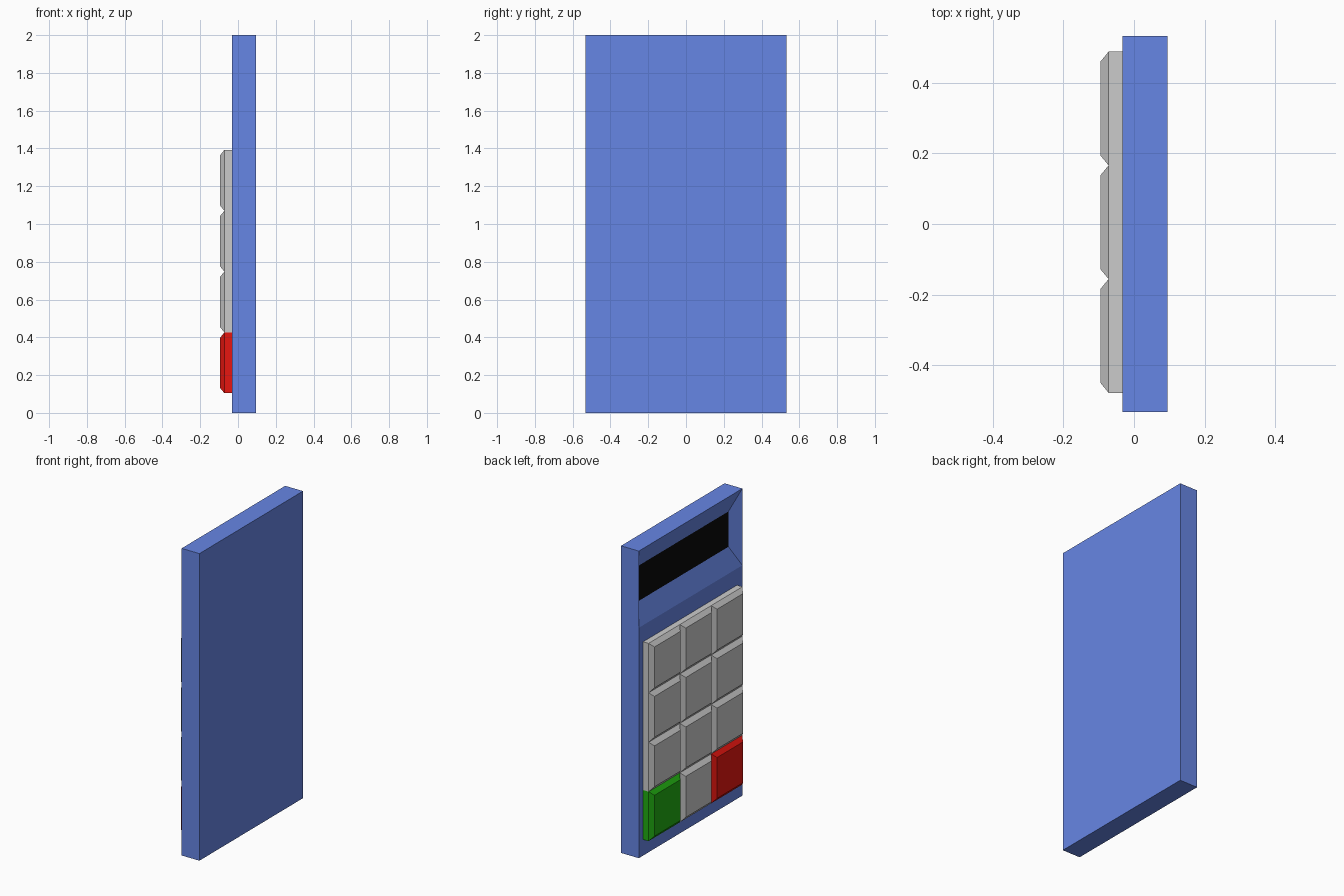
import bpy
import bmesh

if "Cube" in bpy.data.objects:
    bpy.data.objects.remove(bpy.data.objects["Cube"])


def material(name, rgb):
    mat = bpy.data.materials.new(name)
    mat.diffuse_color = (*rgb, 1)
    mat.use_nodes = True
    mat.node_tree.nodes["Principled BSDF"].inputs["Base Color"].default_value = mat.diffuse_color
    return mat


def rect(bm, x, y0, y1, z0, z1):
    """Four verts of a rectangle facing along x."""
    return [bm.verts.new((x, y, z)) for y, z in ((y0, z0), (y1, z0), (y1, z1), (y0, z1))]


def bridge(bm, a, b):
    """Side faces between two rectangles."""
    for i in range(4):
        j = (i + 1) % 4
        bm.faces.new((a[i], a[j], b[j], b[i]))


def finish(name, bm, mat=None):
    bmesh.ops.recalc_face_normals(bm, faces=bm.faces)
    mesh = bpy.data.meshes.new(name)
    bm.to_mesh(mesh)
    bm.free()
    obj = bpy.data.objects.new(name, mesh)
    bpy.context.collection.objects.link(obj)
    if mat:
        mesh.materials.append(mat)
    return obj


blue = material("blue", (0.134, 0.237, 0.78))
black = material("black", (0.003, 0.003, 0.003))
green = material("green", (0.015, 0.42, 0.006))
red = material("red", (0.8, 0.008, 0.005))

W, FRONT, BACK = 0.533, -0.033, 0.095

# Body slab, with the top quarter of its key side sloping in to the screen
bm = bmesh.new()
rear = rect(bm, BACK, -W, W, 0, 2)
face = rect(bm, FRONT, -W, W, 0, 1.5)
top = [bm.verts.new((FRONT, y, 2)) for y in (W, -W)]
opening = [face[3], face[2], top[0], top[1]]
recess = rect(bm, 0.017, -W + 0.072, W - 0.072, 1.635, 1.865)
bm.faces.new(rear)
bm.faces.new(face)
bm.faces.new((rear[0], rear[1], face[1], face[0]))
bm.faces.new((rear[2], rear[3], top[1], top[0]))
bm.faces.new((rear[1], rear[2], top[0], face[2], face[1]))
bm.faces.new((rear[3], rear[0], face[0], face[3], top[1]))
bridge(bm, opening, recess)
screen = bm.faces.new(recess)
screen.material_index = 1
body = finish("body", bm, blue)
body.data.materials.append(black)

# Keys with chamfered caps: four rows of three
PITCH, Y0, Z0, CHAMFER = 0.322, -0.478, 0.104, 0.028
for row in range(4):
    for col in range(3):
        y, z = Y0 + col * PITCH, Z0 + row * PITCH
        bm = bmesh.new()
        base = rect(bm, FRONT, y, y + PITCH, z, z + PITCH)
        rim = rect(bm, -0.072, y, y + PITCH, z, z + PITCH)
        cap = rect(bm, -0.095, y + CHAMFER, y + PITCH - CHAMFER,
                   z + CHAMFER, z + PITCH - CHAMFER)
        bridge(bm, base, rim)
        bridge(bm, rim, cap)
        bm.faces.new(base)
        bm.faces.new(cap)
        if row == 0 and col == 0:
            finish("cancel_key", bm, red)
        elif row == 0 and col == 2:
            finish("enter_key", bm, green)
        else:
            finish(f"key_row{row}_col{col}", bm)
